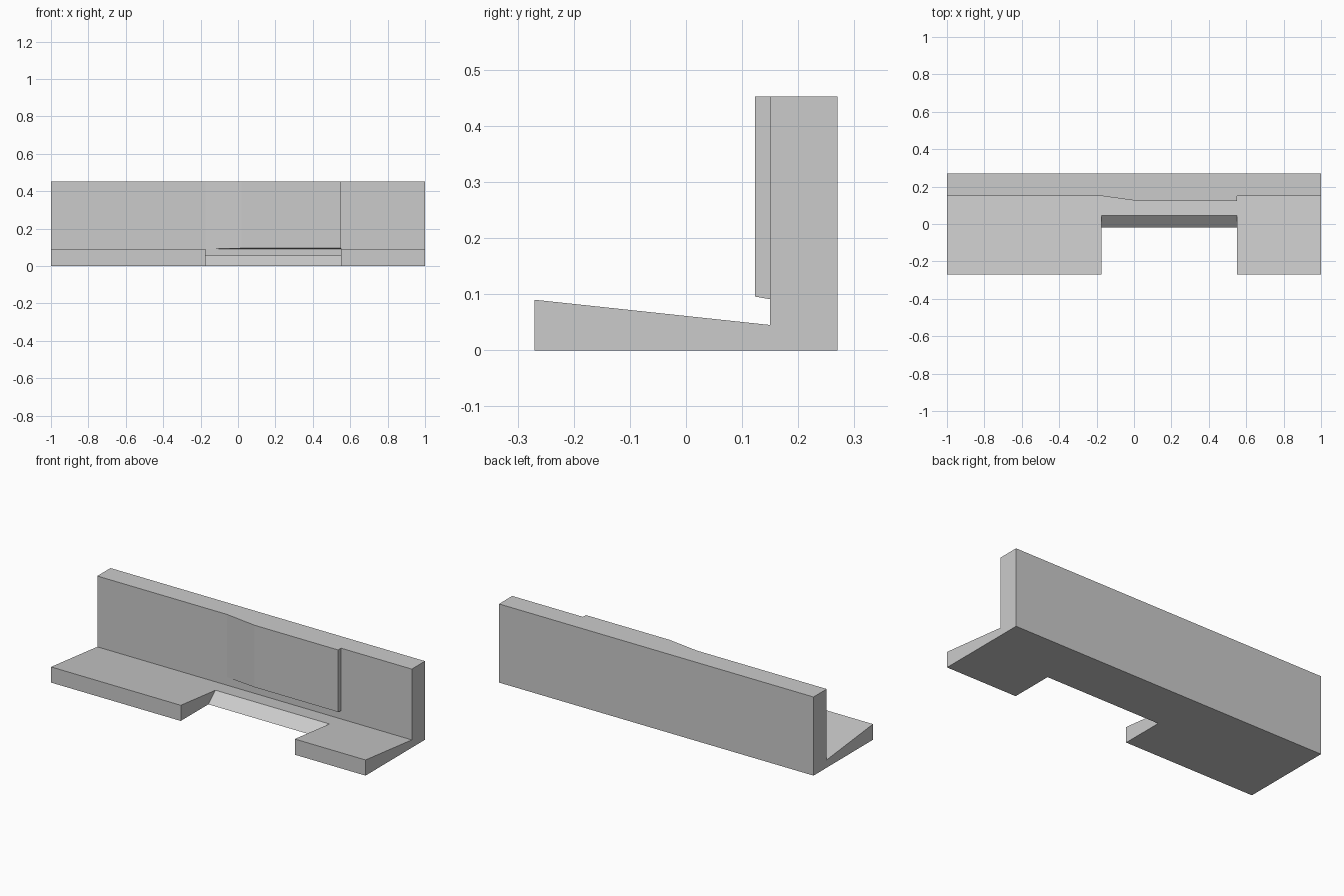
import bpy
import bmesh
from mathutils import Vector

cube = bpy.data.objects.get("Cube")
if cube:
    bpy.data.objects.remove(cube, do_unlink=True)

grey = bpy.data.materials.new("plain_grey")
grey.use_nodes = True
grey.diffuse_color = (0.6, 0.6, 0.6, 1)
grey.node_tree.nodes["Principled BSDF"].inputs["Base Color"].default_value = (0.6, 0.6, 0.6, 1)


def prism(name, outline, depth):
    """Extrude a closed outline of 3D points along the depth vector."""
    bm = bmesh.new()
    face = bm.faces.new([bm.verts.new(p) for p in outline])
    out = bmesh.ops.extrude_face_region(bm, geom=[face], use_keep_orig=True)
    moved = [v for v in out["geom"] if isinstance(v, bmesh.types.BMVert)]
    bmesh.ops.translate(bm, verts=moved, vec=Vector(depth))
    bmesh.ops.recalc_face_normals(bm, faces=bm.faces)
    mesh = bpy.data.meshes.new(name)
    bm.to_mesh(mesh)
    bm.free()
    mesh.materials.append(grey)
    obj = bpy.data.objects.new(name, mesh)
    bpy.context.collection.objects.link(obj)
    return obj


def side_prism(name, profile, x0, x1):
    return prism(name, [(x0, y, z) for y, z in profile], (x1 - x0, 0, 0))


back, wall_y, front, top = 0.27, 0.15, -0.27, 0.452
notch_left, notch_right = -0.175, 0.55

# L-shaped body: upright wall and a shelf rising toward the front
body = side_prism("wall_and_shelf", [
    (front, 0), (back, 0), (back, top), (wall_y, top),
    (wall_y, 0.045), (front, 0.09)], -1, 1)

# Notch in the shelf with a bevelled inner edge (slope continues past the shelf)
cutter = side_prism("notch_cutter", [
    (-0.4, -0.056), (-0.085, -0.056), (0.11, 0.112), (-0.4, 0.112)],
    notch_left, notch_right)
cutter.hide_render = True
cut = body.modifiers.new("notch", "BOOLEAN")
cut.operation = "DIFFERENCE"
cut.solver = "EXACT"
cut.object = cutter
bpy.context.view_layer.objects.active = body
bpy.ops.object.modifier_apply(modifier=cut.name)
bpy.data.objects.remove(cutter, do_unlink=True)

# Raised pad on the wall, ramping out on one side, with a slanted underside
pad_outline = [(notch_left, wall_y), (0.02, 0.123), (notch_right, 0.123), (notch_right, wall_y)]
pad = prism("raised_pad", [(x, y, top) for x, y in pad_outline], (0, 0, 0.091 - top))
for v in pad.data.vertices:
    if v.co.z < top / 2:
        v.co.z += (wall_y - v.co.y) * 0.17
